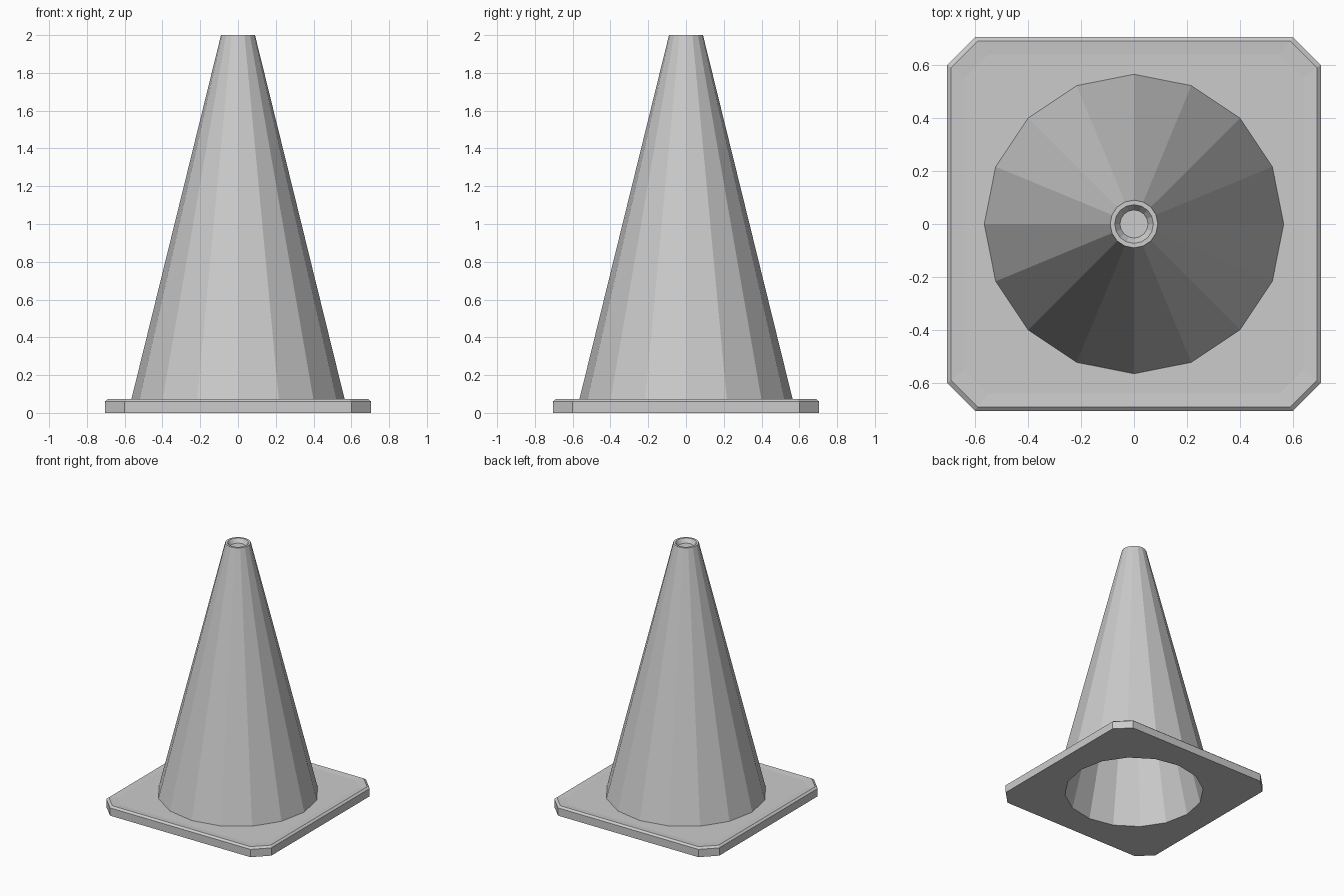
import bpy
import bmesh
from math import cos, sin, pi

SIDES = 16

cube = bpy.data.objects.get("Cube")
if cube:
    bpy.data.objects.remove(cube, do_unlink=True)

grey = bpy.data.materials.new("plain_grey")
grey.use_nodes = True
colour = (0.6, 0.6, 0.6, 1)
grey.diffuse_color = colour
grey.node_tree.nodes["Principled BSDF"].inputs["Base Color"].default_value = colour


def circle(bm, radius, z):
    angles = [2 * pi * i / SIDES for i in range(SIDES)]
    return [bm.verts.new((radius * cos(a), radius * sin(a), z)) for a in angles]


def octagon(bm, half, cut, z):
    # Square with chamfered corners, anticlockwise from the right side
    c = half - cut
    pts = []
    for x, y in ((half, -c), (half, c)):
        pts.append((x, y))
    for _ in range(3):
        pts += [(-y, x) for x, y in pts[-2:]]
    return [bm.verts.new((x, y, z)) for x, y in pts]


def bridge(bm, a, b):
    for i in range(len(a)):
        j = (i + 1) % len(a)
        bm.faces.new((a[i], a[j], b[j], b[i]))


def fill_between(bm, outer, inner):
    # Flat or near-flat ring joining the chamfered square to the round hole
    for i in range(8):
        j = (i + 1) % 8
        k = (2 * i - 1) % SIDES
        a, b, c = (inner[(k + n) % SIDES] for n in range(3))
        bm.faces.new((outer[i], outer[j], b))
        bm.faces.new((outer[i], b, a))
        bm.faces.new((outer[j], c, b))


def finish(bm, name):
    bmesh.ops.recalc_face_normals(bm, faces=bm.faces)
    mesh = bpy.data.meshes.new(name)
    bm.to_mesh(mesh)
    bm.free()
    mesh.materials.append(grey)
    obj = bpy.data.objects.new(name, mesh)
    bpy.context.collection.objects.link(obj)


# Base plate: side wall, bevelled edge, shallow dished top, round hole below
bm = bmesh.new()
loops = [octagon(bm, h, c, z) for h, c, z in (
    (0.705, 0.105, 0), (0.705, 0.105, 0.06), (0.69, 0.1, 0.073), (0.64, 0.09, 0.069))]
for low, high in zip(loops, loops[1:]):
    bridge(bm, low, high)
top_hole = circle(bm, 0.555, 0.069)
bottom_hole = circle(bm, 0.5, 0)
fill_between(bm, loops[-1], top_hole)
fill_between(bm, loops[0], bottom_hole)
bridge(bm, top_hole, bottom_hole)
finish(bm, "base_plate")

# Hollow cone: inside surface, outside surface, rim and recessed tip
bm = bmesh.new()
rings = [circle(bm, r, z) for r, z in (
    (0.04, 1.9), (0.5, 0), (0.566, 0.066), (0.09, 2), (0.073, 2), (0.053, 1.97))]
for low, high in zip(rings, rings[1:]):
    bridge(bm, low, high)
bm.faces.new(rings[0])
bm.faces.new(rings[-1])
finish(bm, "cone_body")
